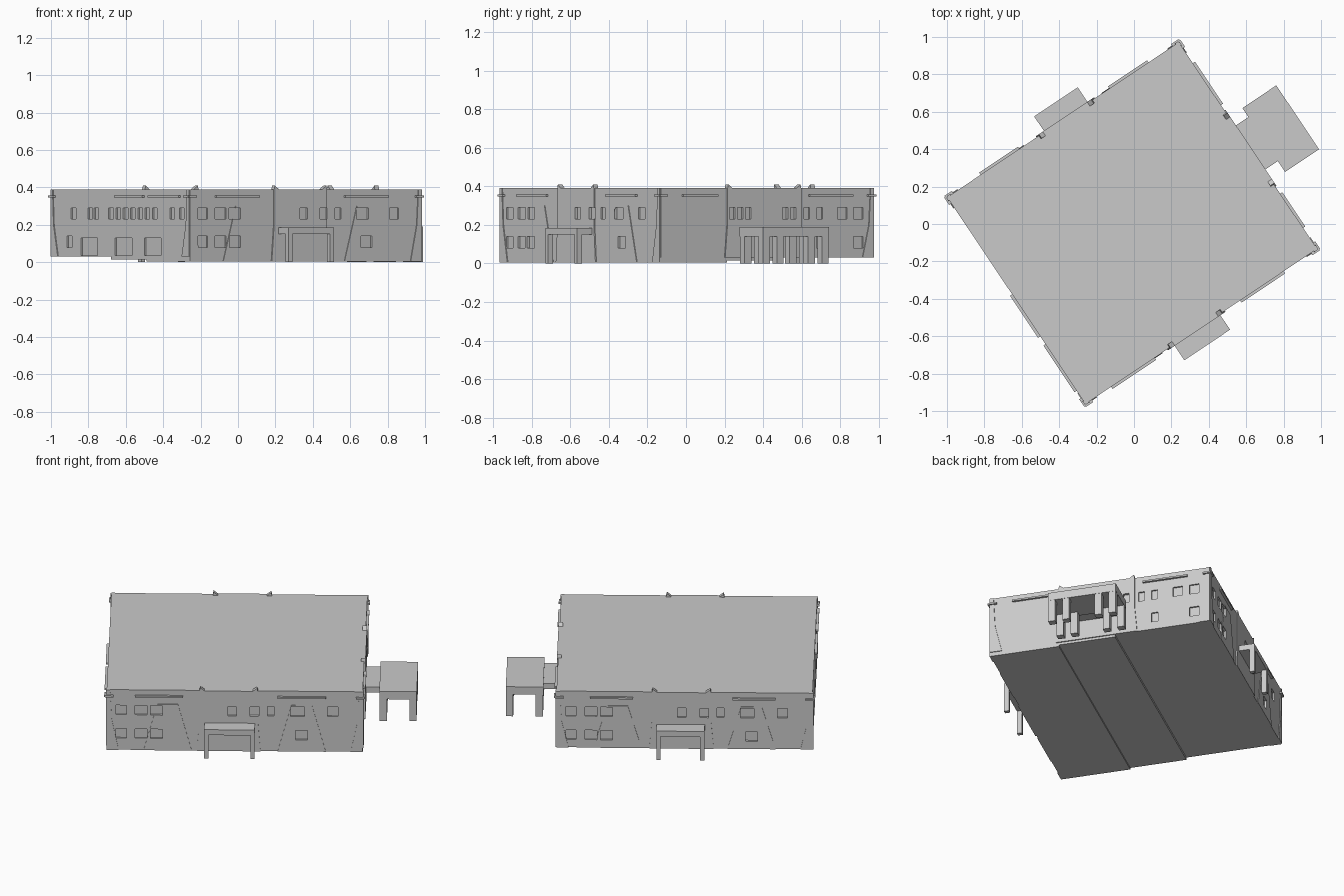
import bpy, bmesh
from math import radians
from mathutils import Matrix, Vector

if "Cube" in bpy.data.objects:
    bpy.data.objects.remove(bpy.data.objects["Cube"])

HU, HV, TOP = 0.745, 0.665, 0.39
BASE = Matrix.Translation((-0.01, 0.005, 0)) @ Matrix.Rotation(radians(33.8), 4, 'Z')

grey = bpy.data.materials.new("light_grey")
grey.use_nodes = True
grey.diffuse_color = (0.59, 0.59, 0.59, 1)
grey.node_tree.nodes["Principled BSDF"].inputs["Base Color"].default_value = grey.diffuse_color


def finish(name, bm, matrix):
    bmesh.ops.recalc_face_normals(bm, faces=bm.faces)
    mesh = bpy.data.meshes.new(name)
    bm.to_mesh(mesh)
    bm.free()
    mesh.materials.append(grey)
    ob = bpy.data.objects.new(name, mesh)
    ob.matrix_world = matrix
    bpy.context.collection.objects.link(ob)
    return ob


def add_box(bm, x0, x1, y0, y1, z0, z1):
    m = Matrix.Translation(((x0 + x1) / 2, (y0 + y1) / 2, (z0 + z1) / 2))
    m = m @ Matrix.Diagonal((x1 - x0, y1 - y0, z1 - z0, 1))
    bmesh.ops.create_cube(bm, size=1, matrix=m)


def boxes(name, sizes, matrix=BASE):
    bm = bmesh.new()
    for s in sizes:
        add_box(bm, *s)
    return finish(name, bm, matrix)


def prism(name, points, step, matrix):
    """Extrude a closed outline of 3D points along a vector."""
    bm = bmesh.new()
    face = bm.faces.new([bm.verts.new(p) for p in points])
    new = bmesh.ops.extrude_face_region(bm, geom=[face])["geom"]
    bmesh.ops.translate(bm, vec=Vector(step),
                        verts=[v for v in new if isinstance(v, bmesh.types.BMVert)])
    return finish(name, bm, matrix)


def panel(name, outline, matrix, proud=0.007):
    return prism(name, [(x, -proud, z) for x, z in outline], (0, 0.02 + proud, 0), matrix)


# Main block, with its underside stepping up toward the rear
profile = [(-HV, 0.005), (-0.25, 0.005), (-0.25, 0.015), (0.09, 0.015),
           (0.09, 0.03), (HV, 0.03), (HV, TOP), (-HV, TOP)]
body = prism("main_block", [(-HU, y, z) for y, z in profile], (2 * HU, 0, 0), BASE)

# Each wall: turn, distance, half length, bottom, bay limits, ledges
walls = {
    "front": (0, HV, HU, 0.005, (-0.205, 0.135), [(-0.58, -0.30), (0.25, 0.53)]),
    "left": (90, HU, HV, 0.03, (-0.25, 0.21), [(-0.53, -0.31), (0.26, 0.53)]),
    "rear": (180, HV, HU, 0.03, (-0.19, 0.155), [(-0.55, -0.30), (0.28, 0.53)]),
    "right": (-90, HU, HV, 0.03, None, [(-0.04, 0.23), (0.28, 0.58)]),
}
# Windows: centre and width in the upper and lower rows
long_wall = ([(-0.66, .06), (-0.545, .07), (-0.455, .07), (-0.015, .05), (0.115, .05),
              (0.21, .04), (0.365, .08), (0.57, .06)],
             [(-0.66, .06), (-0.545, .07), (-0.455, .07), (0.39, .07)])
windows = {
    "front": long_wall,
    "rear": long_wall,
    "left": ([(c, .035) for c in (-0.22, -0.17, -0.12, 0.11, 0.16, 0.25, 0.33)]
             + [(0.47, .06), (0.57, .06)], [(0.33, .04), (0.57, .06)]),
    "right": ([(0.07 * i - 0.09, .045) for i in range(7)]
              + [(c, .045) for c in (-0.45, -0.29, -0.23, 0.5, 0.59)], [(-0.49, .05)]),
}
doors = {"right": [(-0.3, .16), (0.03, .16), (0.31, .16)]}

for side, (turn, dist, half, low, bay, ledges) in walls.items():
    place = BASE @ Matrix.Rotation(radians(turn), 4, 'Z') @ Matrix.Translation((0, -dist, 0))
    cut_parts = [body]

    # Raised central bay with a pointed fin at each upper corner
    if bay:
        l, r = bay
        cut_parts.append(panel(side + "_centre_bay", [
            (l - 0.015, low), (r + 0.015, low), (r, 0.2), (r, TOP), (r - 0.005, 0.41),
            (r - 0.03, TOP), (l + 0.03, TOP), (l + 0.005, 0.41), (l, TOP), (l, 0.2)], place))

    # Flared panels on the long walls, flared pilasters at the corners
    for sign, label in ((-1, "first"), (1, "second")):
        if dist == HV:
            outline = [(sign * x, z) for x, z in
                       ((0.25, low), (0.53, low), (0.45, 0.3), (0.33, 0.3))]
            cut_parts.append(panel(f"{side}_{label}_flared_panel", outline, place, 0.004))
        panel(f"{side}_{label}_pilaster", [
            (sign * x, z) for x, z in ((half, low), (half - 0.07, low), (half - 0.03, 0.2),
                                       (half - 0.02, TOP), (half, TOP))], place, 0.005)

    # Narrow ledges near the roof
    corner = [(-half - 0.008, -half + 0.04), (half - 0.04, half + 0.008)]
    boxes(side + "_ledges", [(a, b, -0.014, 0.01, 0.347, 0.357)
                             for a, b in ledges + corner], place)

    # Recessed windows and doors
    upper, lower = windows[side]
    rows = [(upper, 0.23, 0.29), (lower, 0.08, 0.14), (doors.get(side, []), 0.035, 0.13)]
    cutter = boxes(side + "_cutter", [(c - w / 2, c + w / 2, -0.05, 0.01, z0, z1)
                                      for row, z0, z1 in rows for c, w in row], place)
    cutter.hide_render = True
    for part in cut_parts:
        mod = part.modifiers.new("openings", 'BOOLEAN')
        mod.operation, mod.solver, mod.object = 'DIFFERENCE', 'EXACT', cutter
        bpy.context.view_layer.objects.active = part
        bpy.ops.object.modifier_apply(modifier=mod.name)
    bpy.data.objects.remove(cutter)

    # Small door canopies on two legs
    if dist == HV:
        l, r = (-0.176, 0.118) if side == "front" else (-0.162, 0.118)
        boxes(side + "_canopy", [(l, r, -0.1, 0, 0.15, 0.185)], place)
        boxes(side + "_canopy_legs", [(x, x + 0.025, -0.1, -0.07, 0, 0.15)
                                      for x in (l, r - 0.025)], place)

# Large entrance porch with eight columns and a linking roof
boxes("porch_roof", [(0.832, 1.05, -0.228, 0.183, 0.14, 0.19)])
boxes("porch_link_roof", [(HU - 0.01, 0.84, -0.158, 0.125, 0.15, 0.185)])
boxes("porch_columns", [(u - 0.021, u + 0.021, v - 0.021, v + 0.021, 0, 0.145)
                        for u in (0.855, 1.028) for v in (-0.206, -0.12, 0.075, 0.161)])
